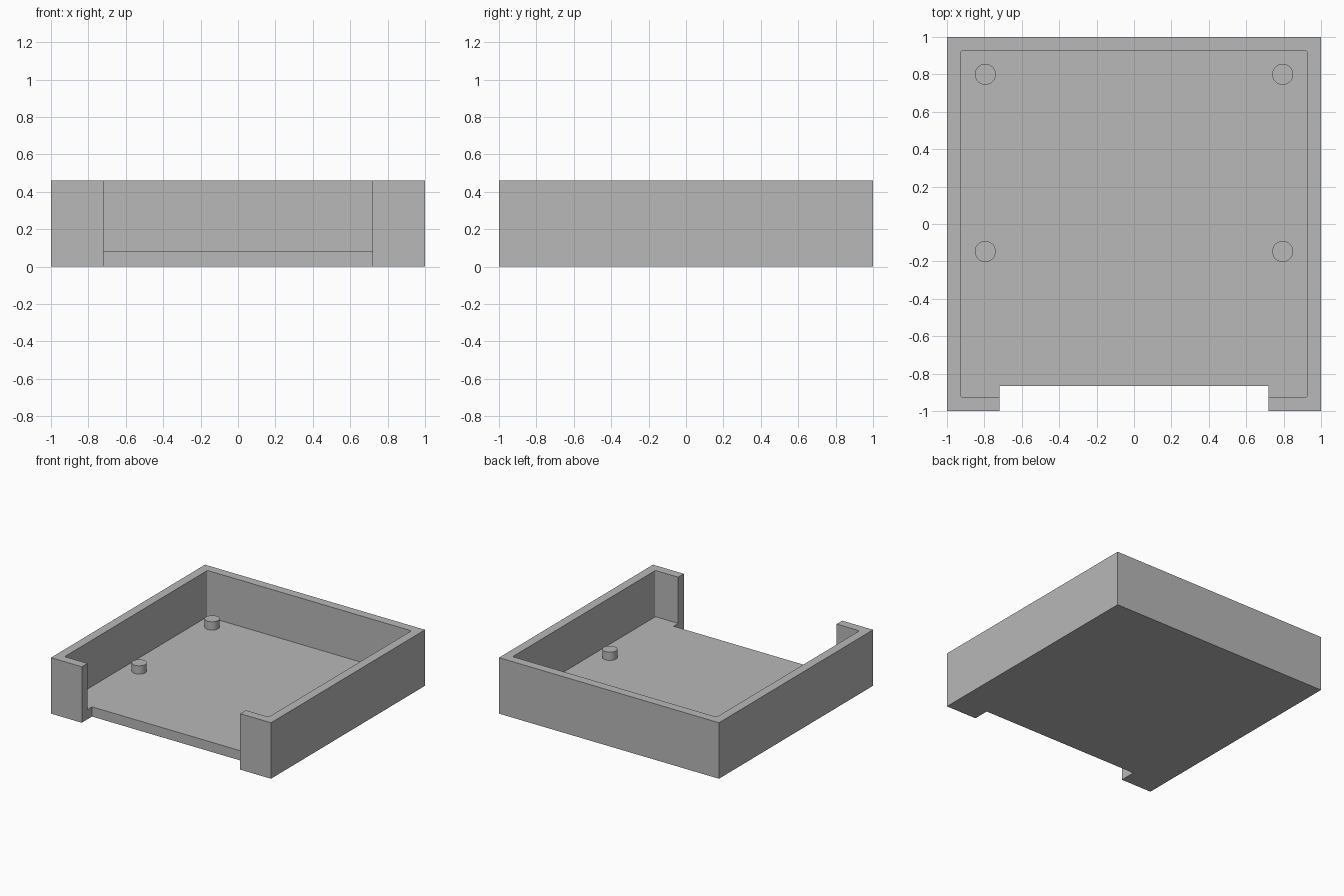
import bpy
import bmesh
from mathutils import Matrix, Vector

cube = bpy.data.objects.get("Cube")
if cube:
    bpy.data.objects.remove(cube, do_unlink=True)

HEIGHT = 0.46
FLOOR = 0.08
INNER = 0.927
PEG_TOP = 0.148

grey = bpy.data.materials.new("plain grey")
grey.use_nodes = True
colour = (0.48, 0.48, 0.48, 1)
grey.diffuse_color = colour
grey.node_tree.nodes["Principled BSDF"].inputs["Base Color"].default_value = colour


def add_object(name, bm):
    mesh = bpy.data.meshes.new(name)
    bm.to_mesh(mesh)
    bm.free()
    mesh.materials.append(grey)
    obj = bpy.data.objects.new(name, mesh)
    bpy.context.collection.objects.link(obj)
    return obj


def box(name, low, high, corner=0):
    """Box between two corners, with optional rounded upright edges."""
    low, high = Vector(low), Vector(high)
    bm = bmesh.new()
    place = Matrix.Translation((low + high) / 2) @ Matrix.Diagonal((high - low).to_4d())
    bmesh.ops.create_cube(bm, size=1, matrix=place)
    if corner:
        upright = [e for e in bm.edges if abs(e.verts[0].co.z - e.verts[1].co.z) > 0.01]
        bmesh.ops.bevel(bm, geom=upright, offset=corner, segments=4,
                        profile=0.5, affect='EDGES')
    return add_object(name, bm)


def cut(target, cutter):
    cutter.hide_render = True
    mod = target.modifiers.new(cutter.name, 'BOOLEAN')
    mod.operation = 'DIFFERENCE'
    mod.solver = 'EXACT'
    mod.object = cutter
    bpy.context.view_layer.objects.active = target
    bpy.ops.object.modifier_apply(modifier=mod.name)
    bpy.data.objects.remove(cutter, do_unlink=True)


# Open tray: hollow with softened corners, and a wide notch through the front
tray = box("tray", (-1, -1, 0), (1, 1, HEIGHT))
cut(tray, box("cavity_cutter", (-INNER, -INNER, FLOOR), (INNER, INNER, 1), 0.012))
cut(tray, box("front_notch_cutter", (-0.72, -1.5, -0.5), (0.72, -0.867, 1)))

# Four round mounting pegs, sunk slightly into the floor
for side, x in (("left", 0.795), ("right", -0.795)):
    for end, y in (("back", 0.8), ("front", -0.147)):
        bm = bmesh.new()
        bottom = FLOOR - 0.02
        bmesh.ops.create_cone(bm, cap_ends=True, segments=48, radius1=0.056,
                              radius2=0.056, depth=PEG_TOP - bottom,
                              matrix=Matrix.Translation((x, y, (PEG_TOP + bottom) / 2)))
        peg = add_object(f"{end}_{side}_peg", bm)
        bpy.ops.object.select_all(action='DESELECT')
        peg.select_set(True)
        bpy.context.view_layer.objects.active = peg
        bpy.ops.object.shade_smooth_by_angle()
